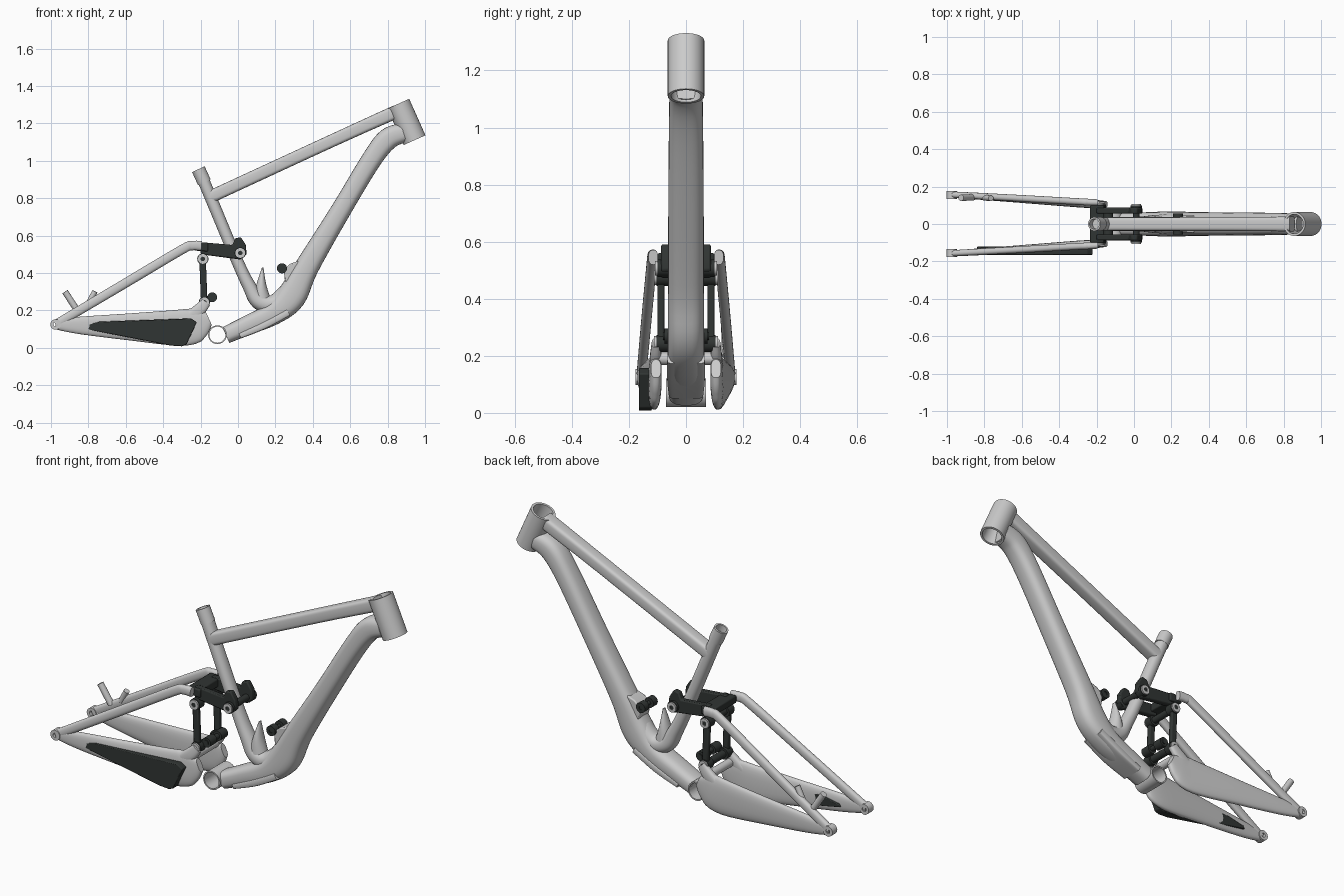
import bpy, bmesh, math
from mathutils import Vector

dark = bpy.data.materials.new("dark")
dark.diffuse_color = (0.03, 0.035, 0.033, 1)


def finish(name, bm, mat=None, bevel=0, angle=40):
    bmesh.ops.recalc_face_normals(bm, faces=bm.faces)
    me = bpy.data.meshes.new(name)
    bm.to_mesh(me)
    bm.free()
    ob = bpy.data.objects.new(name, me)
    bpy.context.collection.objects.link(ob)
    if mat:
        me.materials.append(mat)
    if bevel:
        m = ob.modifiers.new("bevel", "BEVEL")
        m.width, m.segments = bevel, 2
    bpy.ops.object.select_all(action="DESELECT")
    ob.select_set(True)
    bpy.context.view_layer.objects.active = ob
    bpy.ops.object.shade_smooth_by_angle(angle=math.radians(angle))
    return ob


def bridge(bm, a, b):
    n = len(a)
    for i in range(n):
        bm.faces.new((a[i], a[(i + 1) % n], b[(i + 1) % n], b[i]))


def spline(pts, steps):
    out = []
    for i in range(len(pts) - 1):
        p = [pts[max(i - 1, 0)], pts[i], pts[i + 1], pts[min(i + 2, len(pts) - 1)]]
        for s in range(steps):
            t = s / steps
            out.append([0.5 * (2 * b + (c - a) * t + (2 * a - 5 * b + 4 * c - d) * t * t
                        + (3 * b - a - 3 * c + d) * t ** 3) for a, b, c, d in zip(*p)])
    return out + [list(pts[-1])]


def sweep(name, pts, power=2.0, steps=5, mat=None, sides=28):
    """Loft a superellipse; points are x, y, z, half width in y, half height."""
    path = spline(pts, steps)
    bm = bmesh.new()
    rings = []
    for i, p in enumerate(path):
        t = Vector(path[min(i + 1, len(path) - 1)][:3]) - Vector(path[max(i - 1, 0)][:3])
        t.y = 0
        t.normalize()
        up = Vector((-t.z, 0, t.x))
        ring = []
        for k in range(sides):
            a = 2 * math.pi * k / sides
            c, s = math.cos(a), math.sin(a)
            u = math.copysign(abs(c) ** (2 / power), c) * p[3]
            v = math.copysign(abs(s) ** (2 / power), s) * p[4]
            ring.append(bm.verts.new(Vector(p[:3]) + Vector((0, u, 0)) + up * v))
        rings.append(ring)
    for a, b in zip(rings, rings[1:]):
        bridge(bm, a, b)
    bm.faces.new(rings[0])
    bm.faces.new(rings[-1])
    return finish(name, bm, mat)


def tube(name, p0, p1, r, inner=0, mat=None, sides=32):
    """Round bar, or a hollow one when inner is given."""
    p0, p1 = Vector(p0), Vector(p1)
    q = (p1 - p0).to_track_quat("Z", "Y")
    bm = bmesh.new()

    def ring(c, rad):
        return [bm.verts.new(c + q @ Vector((rad * math.cos(2 * math.pi * k / sides),
                rad * math.sin(2 * math.pi * k / sides), 0))) for k in range(sides)]
    a, b = ring(p0, r), ring(p1, r)
    bridge(bm, a, b)
    if inner:
        c, d = ring(p1, inner), ring(p0, inner)
        bridge(bm, b, c)
        bridge(bm, c, d)
        bridge(bm, d, a)
    else:
        bm.faces.new(a)
        bm.faces.new(b)
    return finish(name, bm, mat)


def plate(name, outline, y0, y1, mat=None, bevel=0.006):
    bm = bmesh.new()
    a = [bm.verts.new((x, y0, z)) for x, z in outline]
    b = [bm.verts.new((x, y1, z)) for x, z in outline]
    bridge(bm, a, b)
    bm.faces.new(a)
    bm.faces.new(b)
    return finish(name, bm, mat, bevel)


# Main frame
tube("head_tube", (0.944, 0, 1.11), (0.857, 0, 1.305), 0.064, 0.052, sides=48)
sweep("top_tube", [(0.845, 0, 1.262, 0.04, 0.036), (0.5, 0, 1.106, 0.037, 0.034),
                   (-0.15, 0, 0.806, 0.036, 0.034)], 4)
sweep("down_tube", [(0.885, 0, 1.15, 0.055, 0.052), (0.80, 0, 1.115, 0.058, 0.058),
                    (0.71, 0, 1.0, 0.06, 0.054), (0.55, 0, 0.735, 0.062, 0.054),
                    (0.37, 0, 0.435, 0.063, 0.064), (0.285, 0, 0.275, 0.064, 0.078),
                    (0.19, 0, 0.185, 0.064, 0.062), (0.05, 0, 0.12, 0.062, 0.052),
                    (-0.065, 0, 0.068, 0.06, 0.046)], 2.8, 6)
sweep("down_tube_guard", [(0.27, 0, 0.19, 0.066, 0.02), (0.14, 0, 0.12, 0.066, 0.02),
                          (0.01, 0, 0.065, 0.06, 0.016)], 6)
sweep("seat_tube", [(-0.195, 0, 0.92, 0.036, 0.032), (-0.13, 0, 0.765, 0.036, 0.032),
                    (0.0, 0, 0.455, 0.038, 0.032), (0.06, 0, 0.33, 0.042, 0.036),
                    (0.11, 0, 0.25, 0.048, 0.044), (0.19, 0, 0.235, 0.052, 0.048),
                    (0.27, 0, 0.30, 0.055, 0.05)], 2.2, 6)
tube("seat_collar", (-0.18, 0, 0.885), (-0.212, 0, 0.955), 0.037, 0.028)
sweep("seat_tube_gusset", [(0.125, 0, 0.26, 0.044, 0.05), (0.125, 0, 0.34, 0.035, 0.026),
                           (0.132, 0, 0.43, 0.01, 0.004)])
tube("bottom_bracket", (-0.11, -0.07, 0.07), (-0.11, 0.07, 0.07), 0.05, 0.043, sides=48)
plate("front_shock_tab", [(0.25, 0.36), (0.245, 0.42), (0.28, 0.45), (0.34, 0.47), (0.36, 0.40),
                          (0.30, 0.30)], -0.045, 0.045)

# Rear triangle, both sides
for s, side in ((-1, "right"), (1, "left")):
    sweep("chainstay_" + side, [(-0.975, s * 0.157, 0.125, 0.016, 0.026),
                                (-0.85, s * 0.15, 0.12, 0.018, 0.046),
                                (-0.58, s * 0.132, 0.112, 0.021, 0.072),
                                (-0.30, s * 0.112, 0.108, 0.023, 0.097),
                                (-0.21, s * 0.107, 0.132, 0.022, 0.085),
                                (-0.155, s * 0.105, 0.155, 0.018, 0.035)], 2.6)
    sweep("chainstay_arm_" + side, [(-0.27, s * 0.108, 0.16, 0.02, 0.03),
                                    (-0.21, s * 0.106, 0.20, 0.02, 0.034),
                                    (-0.17, s * 0.104, 0.245, 0.016, 0.026)], 2.6)
    sweep("seatstay_" + side, [(-0.975, s * 0.157, 0.125, 0.017, 0.024),
                               (-0.62, s * 0.138, 0.335, 0.018, 0.025),
                               (-0.30, s * 0.12, 0.525, 0.018, 0.025),
                               (-0.245, s * 0.117, 0.546, 0.018, 0.025),
                               (-0.195, s * 0.115, 0.545, 0.017, 0.026)], 2.4)
    tube("dropout_" + side, (-0.975, s * 0.135, 0.125), (-0.975, s * 0.177, 0.125), 0.028, 0.012)

    # Dark suspension linkage
    plate("rocker_" + side, [(-0.20, 0.50), (-0.20, 0.565), (-0.03, 0.55), (-0.015, 0.585),
                             (0.015, 0.592), (0.042, 0.55), (0.046, 0.50), (0.012, 0.472)],
          s * 0.055, s * 0.087, dark)
    plate("vertical_link_" + side, [(-0.207, 0.475), (-0.172, 0.475), (-0.163, 0.24),
                                    (-0.198, 0.24)], s * 0.076, s * 0.10, dark)
    for n, x, z, y in (("upper_link", -0.188, 0.475, 0.112), ("lower_link", -0.18, 0.243, 0.112),
                       ("rocker", 0.012, 0.507, 0.108)):
        tube(f"{n}_pivot_{side}", (x, s * 0.06, z), (x, s * (y - 0.008), z), 0.03, mat=dark)
        tube(f"{n}_cap_{side}", (x, s * (y - 0.01), z), (x, s * y, z), 0.026, 0.012)
        tube(f"{n}_bolt_{side}", (x, s * (y - 0.01), z), (x, s * (y - 0.003), z), 0.012, mat=dark)
    tube("front_shock_mount_" + side, (0.235, s * 0.018, 0.425), (0.235, s * 0.055, 0.425),
         0.027, 0.01, dark)
    tube("rear_shock_mount_" + side, (-0.138, s * 0.02, 0.27), (-0.138, s * 0.075, 0.27),
         0.026, 0.01, dark)

# Cross members
tube("front_shock_axle", (0.235, -0.05, 0.425), (0.235, 0.05, 0.425), 0.011, mat=dark)
tube("rocker_axle", (0.012, -0.06, 0.507), (0.012, 0.06, 0.507), 0.018, mat=dark)
tube("rear_shock_axle", (-0.138, -0.08, 0.27), (-0.138, 0.08, 0.27), 0.014, mat=dark)
tube("lower_link_bar", (-0.18, -0.08, 0.243), (-0.18, 0.08, 0.243), 0.02, mat=dark)
tube("upper_link_bar", (-0.188, -0.08, 0.475), (-0.188, 0.08, 0.475), 0.018, mat=dark)
plate("rocker_bridge", [(-0.235, 0.52), (-0.235, 0.56), (-0.16, 0.56), (-0.16, 0.515)],
      -0.1, 0.1, dark)
tube("chainstay_bridge", (-0.20, -0.11, 0.19), (-0.20, 0.11, 0.19), 0.022)

# Guard panel on one chainstay and brake pegs on the other seatstay
plate("chainstay_guard", [(-0.84, 0.105), (-0.83, 0.12), (-0.74, 0.14), (-0.25, 0.157),
                          (-0.22, 0.137), (-0.275, 0.018), (-0.30, 0.008), (-0.36, 0.012)],
      -0.165, -0.12, dark, 0.004)
tube("brake_peg_rear", (-0.925, 0.14, 0.30), (-0.86, 0.143, 0.20), 0.017)
tube("brake_peg_front", (-0.765, 0.138, 0.302), (-0.80, 0.14, 0.235), 0.015)
